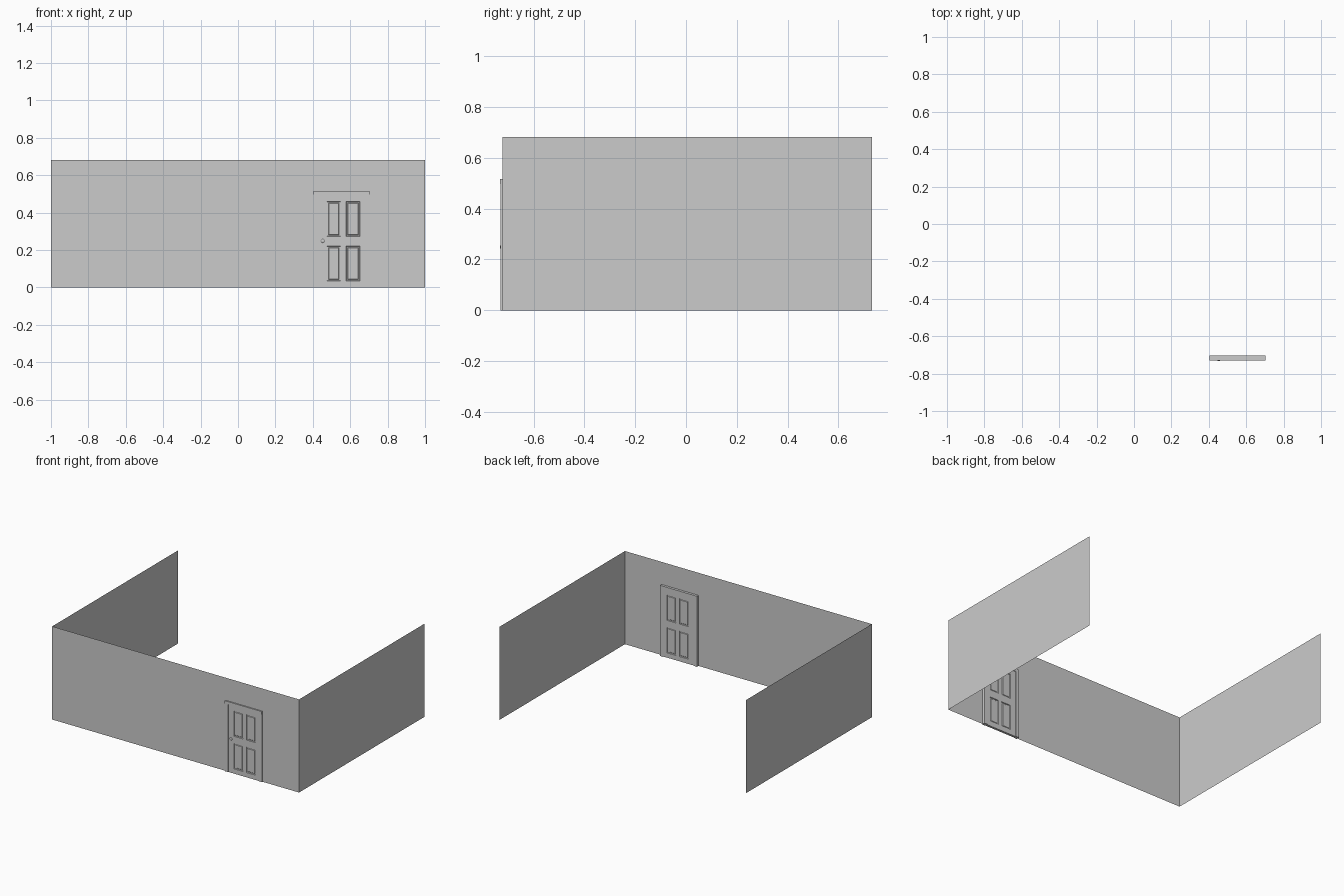
import bpy, bmesh
from mathutils import Matrix

if "Cube" in bpy.data.objects:
    bpy.data.objects.remove(bpy.data.objects["Cube"])

YW = -0.722            # plane of the front wall
H = 0.682


def finish(name, bm):
    me = bpy.data.meshes.new(name)
    bm.to_mesh(me)
    bm.free()
    ob = bpy.data.objects.new(name, me)
    bpy.context.collection.objects.link(ob)
    return ob


def sheet(name, pts):
    bm = bmesh.new()
    bm.faces.new([bm.verts.new(p) for p in pts])
    return finish(name, bm)


def box(name, x0, x1, y0, y1, z0, z1):
    bm = bmesh.new()
    bmesh.ops.create_cube(bm, size=1)
    for v in bm.verts:
        v.co.x = x1 if v.co.x > 0 else x0
        v.co.y = y1 if v.co.y > 0 else y0
        v.co.z = z1 if v.co.z > 0 else z0
    return finish(name, bm)


# Thin walls: the front one has a notch for the doorway
sheet("front_wall", [(x, YW, z) for x, z in (
    (-1, 0), (0.42, 0), (0.42, 0.505), (0.69, 0.505), (0.69, 0), (1, 0), (1, H), (-1, H))])
for name, x in (("left_wall", -1), ("right_wall", 1)):
    sheet(name, [(x, YW, 0), (x, 0.732, 0), (x, 0.732, H), (x, YW, H)])

# Door casing, standing proud of the wall on both sides
box("casing_left", 0.404, 0.43, -0.729, -0.704, 0, 0.496)
box("casing_right", 0.677, 0.703, -0.729, -0.704, 0, 0.496)
box("casing_head", 0.404, 0.703, -0.731, -0.704, 0.496, 0.517)

# Door leaf: a grid on each side with four sunk and fielded panels
xs = (0.43, 0.475, 0.549, 0.577, 0.651, 0.677)
zs = (0.0, 0.035, 0.222, 0.273, 0.46, 0.496)
bm = bmesh.new()
for y, s in ((-0.726, 1), (-0.709, -1)):
    grid = [[bm.verts.new((x, y, z)) for z in zs] for x in xs]
    panels = []
    for i in range(5):
        for j in range(5):
            q = [grid[i][j], grid[i + 1][j], grid[i + 1][j + 1], grid[i][j + 1]]
            f = bm.faces.new(q if s > 0 else q[::-1])
            if i in (1, 3) and j in (1, 3):
                panels.append(f)
    bm.normal_update()
    for thick, depth in ((0.003, -0.005), (0.008, 0), (0.004, 0.003)):
        bmesh.ops.inset_individual(bm, faces=panels, thickness=thick, depth=depth)
bmesh.ops.bridge_loops(bm, edges=[e for e in bm.edges if e.is_boundary])
bmesh.ops.recalc_face_normals(bm, faces=bm.faces)
finish("door_leaf", bm)

# Door knob with its round plate
bm = bmesh.new()
turn = Matrix.Rotation(1.5708, 4, 'X')
bmesh.ops.create_cone(bm, cap_ends=True, segments=24, radius1=0.009, radius2=0.009, depth=0.002,
                      matrix=Matrix.Translation((0.453, -0.727, 0.249)) @ turn)
bmesh.ops.create_uvsphere(bm, u_segments=24, v_segments=12, radius=0.01,
                          matrix=Matrix.Translation((0.453, -0.728, 0.249))
                          @ Matrix.Diagonal((1, 0.4, 1, 1)))
knob = finish("door_knob", bm)
bpy.context.view_layer.objects.active = knob
knob.select_set(True)
bpy.ops.object.shade_smooth_by_angle()
